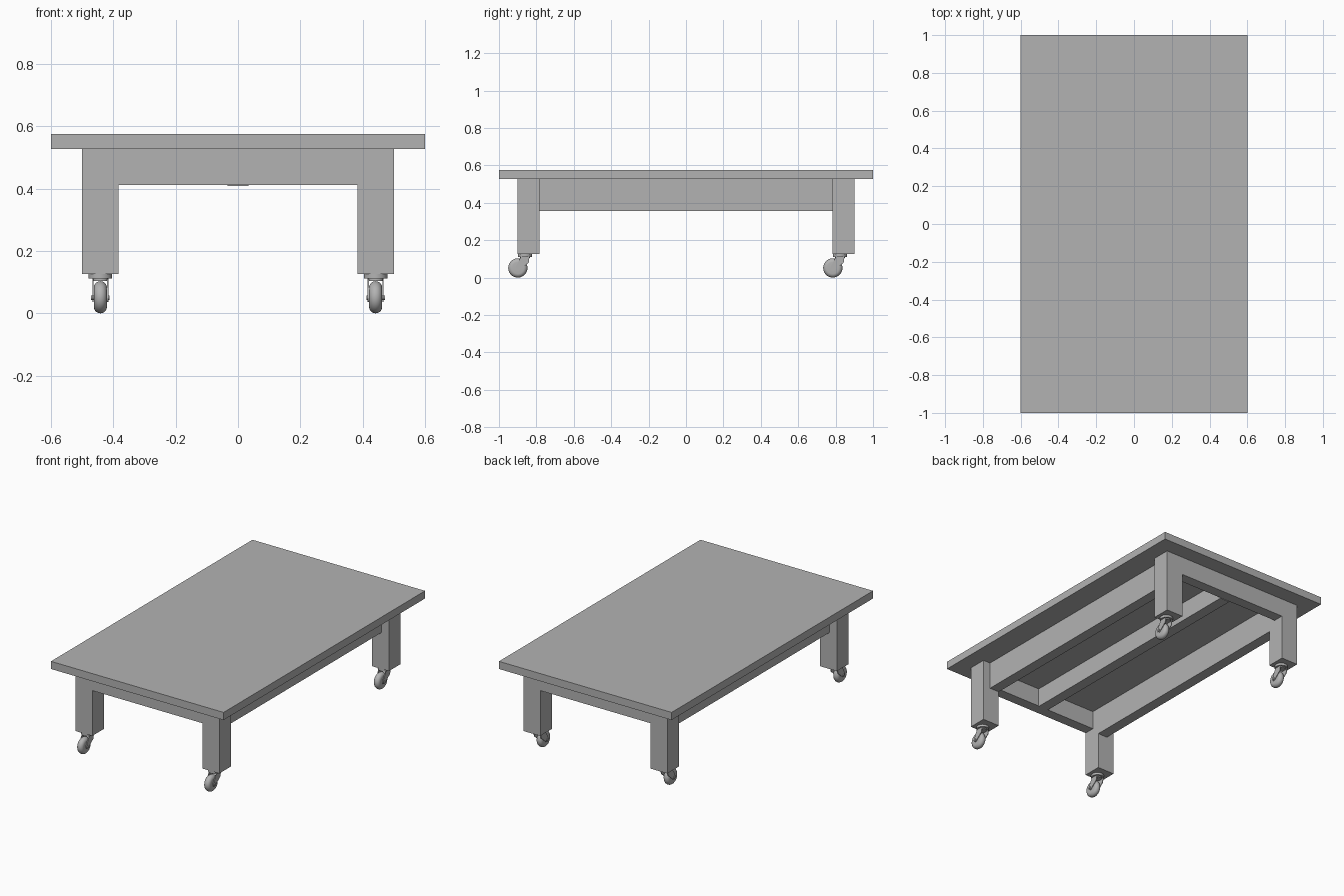
import bpy, bmesh, math
from mathutils import Matrix, Vector

if "Cube" in bpy.data.objects:
    bpy.data.objects.remove(bpy.data.objects["Cube"])

grey = bpy.data.materials.new("plain grey")
grey.use_nodes = True
color = (0.45, 0.45, 0.45, 1)
grey.diffuse_color = color
grey.node_tree.nodes["Principled BSDF"].inputs["Base Color"].default_value = color


def finish(name, bm, smooth=False):
    bmesh.ops.recalc_face_normals(bm, faces=bm.faces)
    mesh = bpy.data.meshes.new(name)
    bm.to_mesh(mesh)
    bm.free()
    mesh.materials.append(grey)
    obj = bpy.data.objects.new(name, mesh)
    bpy.context.collection.objects.link(obj)
    if smooth:
        bpy.ops.object.select_all(action="DESELECT")
        obj.select_set(True)
        bpy.context.view_layer.objects.active = obj
        bpy.ops.object.shade_smooth_by_angle(angle=math.radians(35))
    return obj


def box(name, x, y, z):
    """Box from (low, high) ranges."""
    bm = bmesh.new()
    bmesh.ops.create_cube(bm, size=1)
    for v in bm.verts:
        v.co = Vector(r[0] if c < 0 else r[1] for c, r in zip(v.co, (x, y, z)))
    return finish(name, bm)


def cylinder(name, center, radius, depth, axis="Z", segments=32):
    bm = bmesh.new()
    turn = Matrix.Rotation(math.pi / 2, 4, "Y") if axis == "X" else Matrix()
    bmesh.ops.create_cone(bm, cap_ends=True, segments=segments, radius1=radius,
                          radius2=radius, depth=depth,
                          matrix=Matrix.Translation(center) @ turn)
    return finish(name, bm, True)


def mirrored(a, b, side):
    return tuple(sorted((a * side, b * side)))


def wheel(name, center, radius, width):
    """Wheel with a fully rounded tread, lathed about the x axis."""
    bm = bmesh.new()
    r = width / 2
    path = [bm.verts.new((-r, 0, 0))]
    for i in range(13):
        a = math.pi * i / 12
        path.append(bm.verts.new((-r * math.cos(a), 0, radius - r + r * math.sin(a))))
    path.append(bm.verts.new((r, 0, 0)))
    edges = [bm.edges.new(pair) for pair in zip(path, path[1:])]
    bmesh.ops.spin(bm, geom=path + edges, cent=(0, 0, 0), axis=(1, 0, 0),
                   angle=2 * math.pi, steps=40)
    bmesh.ops.remove_doubles(bm, verts=bm.verts, dist=1e-5)
    bmesh.ops.translate(bm, verts=bm.verts, vec=center)
    return finish(name, bm, True)


def fork_arm(name, x, axle_y, plate_y):
    """Slanted arm with a rounded lower end around the axle."""
    bm = bmesh.new()
    points = [(plate_y - 0.022, 0.11), (plate_y + 0.024, 0.11), (plate_y + 0.02, 0.08)]
    for i in range(9):
        a = math.radians(-40 - 180 * i / 8)
        points.append((axle_y + 0.014 * math.cos(a), 0.05 + 0.014 * math.sin(a)))
    face = bm.faces.new([bm.verts.new((x - 0.002, y, z)) for y, z in points])
    new = bmesh.ops.extrude_face_region(bm, geom=[face])["geom"]
    bmesh.ops.translate(bm, vec=(0.004, 0, 0),
                        verts=[v for v in new if isinstance(v, bmesh.types.BMVert)])
    return finish(name, bm)


def caster(name, x, leg_y):
    plate_y, axle_y = leg_y - 0.019, leg_y - 0.057
    cylinder(name + "_plate", (x, plate_y, 0.1185), 0.038, 0.015)
    cylinder(name + "_swivel", (x, plate_y, 0.108), 0.026, 0.008)
    wheel(name + "_wheel", (x, axle_y, 0.0515), 0.0515, 0.042)
    cylinder(name + "_axle", (x, axle_y, 0.05), 0.007, 0.06, "X", 16)
    for side, label in ((-1, "right"), (1, "left")):
        fork_arm(f"{name}_{label}_fork_arm", x + side * 0.024, axle_y, plate_y)


# Top and centre beam
box("table_top", (-0.6, 0.6), (-1, 1), (0.527, 0.575))
box("centre_beam", (-0.034, 0.034), (-0.833, 0.833), (0.408, 0.527))

# End aprons, flush with the outside of the legs
for sy, end in ((-1, "front"), (1, "back")):
    box(end + "_apron", (-0.383, 0.383), mirrored(0.833, 0.9, sy), (0.411, 0.527))

# Side rails, legs and casters
for sx, hand in ((-1, "right"), (1, "left")):
    box(hand + "_rail", mirrored(0.383, 0.45, sx), (-0.784, 0.784), (0.356, 0.527))
    for sy, end in ((-1, "front"), (1, "back")):
        box(f"{end}_{hand}_leg", mirrored(0.383, 0.5, sx),
            mirrored(0.784, 0.9, sy), (0.126, 0.527))
        caster(f"{end}_{hand}_caster", sx * 0.4415, sy * 0.842)
